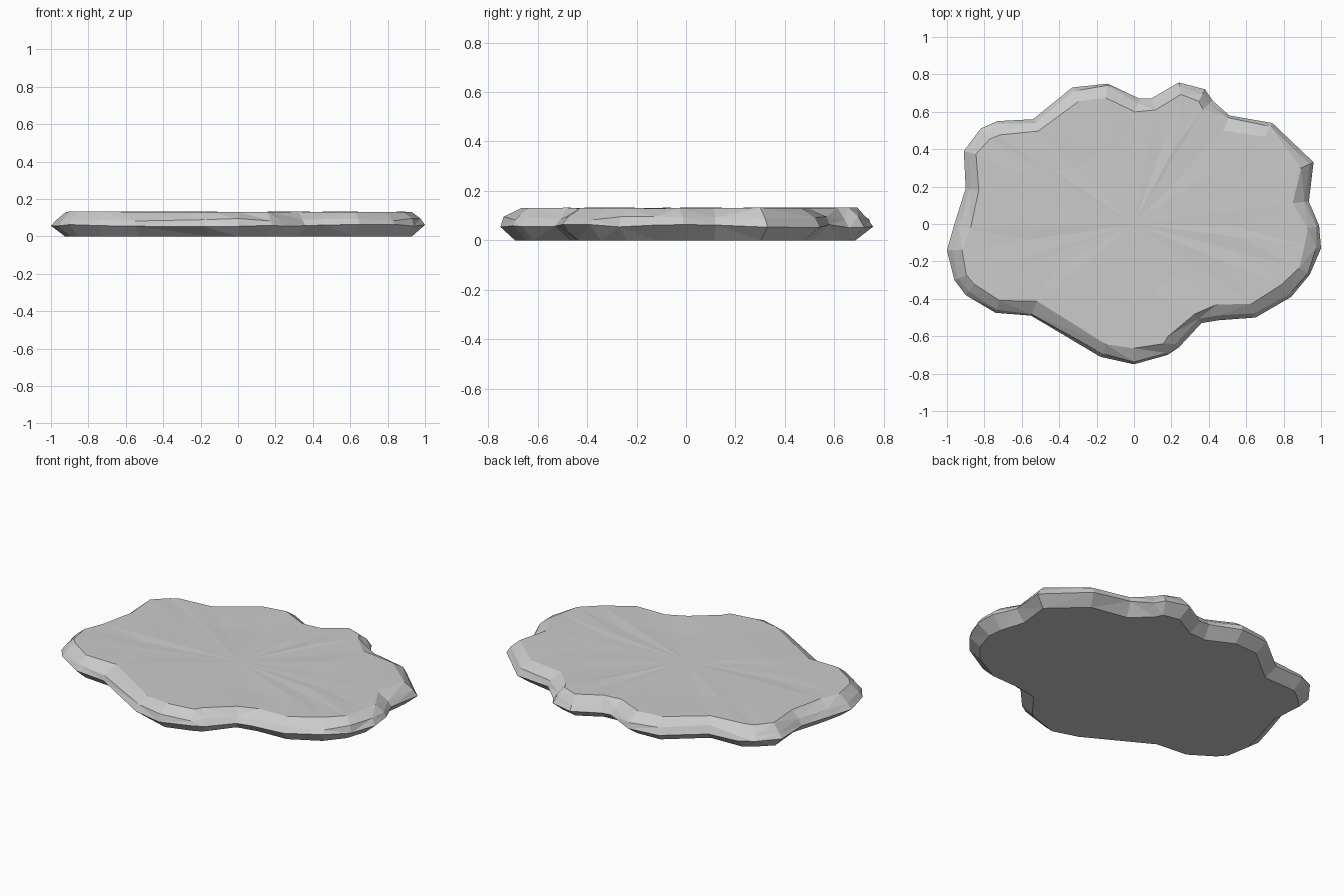
import bpy, bmesh, random
from mathutils import Vector

if "Cube" in bpy.data.objects:
    bpy.data.objects.remove(bpy.data.objects["Cube"])

random.seed(4)

# Widest outline of the slab, counter-clockwise from the front
OUTLINE = [(0, -.75), (.18, -.70), (.24, -.66), (.36, -.53), (.45, -.515), (.65, -.50),
           (.84, -.39), (.94, -.27), (1, -.13), (.99, -.01), (.935, .12), (.96, .33),
           (.74, .54), (.51, .58), (.42, .66), (.38, .72), (.24, .757), (.09, .67),
           (.03, .67), (-.14, .75), (-.33, .73), (-.54, .56), (-.73, .55), (-.82, .51),
           (-.91, .39), (-.90, .19), (-.96, 0), (-1, -.14), (-.96, -.30), (-.90, -.38),
           (-.74, -.475), (-.55, -.49), (-.18, -.71)]
pts = [Vector(p) for p in OUTLINE]
n = len(pts)


def inward(i):
    t = (pts[(i + 1) % n] - pts[i - 1]).normalized()
    return Vector((-t.y, t.x))


bm = bmesh.new()


def ring(inset, z, inset_jitter=0, z_jitter=0):
    out = []
    for i, p in enumerate(pts):
        q = p + inward(i) * (inset + random.uniform(-1, 1) * inset_jitter)
        out.append(bm.verts.new((q.x, q.y, z + random.uniform(-1, 1) * z_jitter)))
    return out


def bridge(a, b):
    for i in range(n):
        j = (i + 1) % n
        bm.faces.new((a[i], a[j], b[j], b[i]))


# Chamfered, chipped rim
bottom = ring(.065, 0, .01)
middle = ring(0, .058, 0, .007)
upper = ring(.018, .09, .01, .008)
top = ring(.075, .131, .015, .002)
bridge(bottom, middle)
bridge(middle, upper)
bridge(upper, top)
bm.faces.new(bottom[::-1])

# Slightly uneven walking surface
inner = [bm.verts.new((v.co.x * .6, v.co.y * .6, .13 + random.uniform(-.003, .003))) for v in top]
bridge(top, inner)
centre = bm.verts.new((0, 0, .13))
for i in range(n):
    bm.faces.new((inner[i], inner[(i + 1) % n], centre))

bmesh.ops.triangulate(bm, faces=bm.faces[:])
bmesh.ops.recalc_face_normals(bm, faces=bm.faces[:])
mesh = bpy.data.meshes.new("stone_slab")
bm.to_mesh(mesh)
bm.free()
slab = bpy.data.objects.new("stone_slab", mesh)
bpy.context.collection.objects.link(slab)
